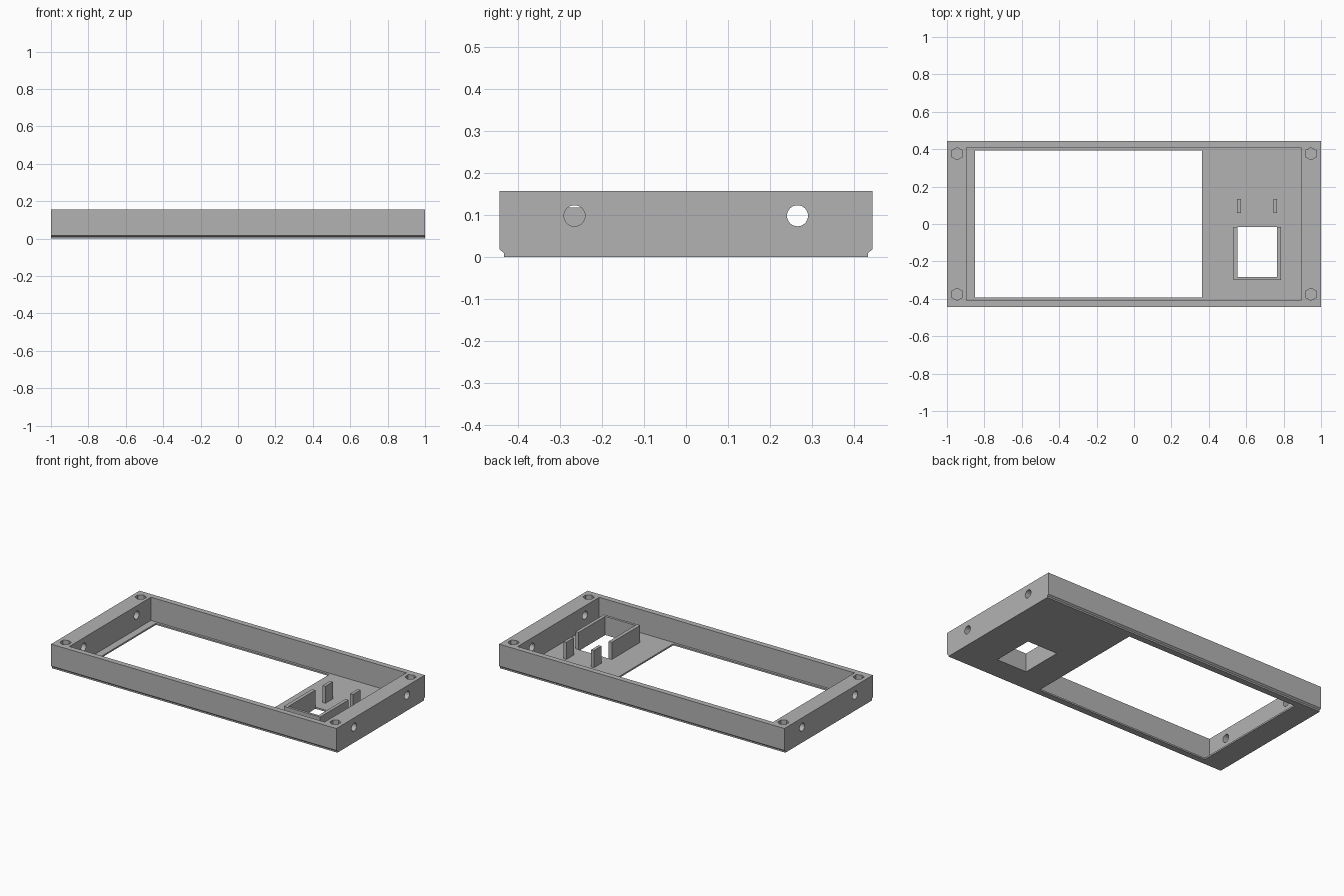
import bpy
import bmesh
from math import pi
from mathutils import Matrix

if "Cube" in bpy.data.objects:
    bpy.data.objects.remove(bpy.data.objects["Cube"])

grey = bpy.data.materials.new("plain_grey")
grey.use_nodes = True
grey.diffuse_color = (0.45, 0.45, 0.45, 1)
grey.node_tree.nodes["Principled BSDF"].inputs["Base Color"].default_value = grey.diffuse_color

HEIGHT, FLOOR = 0.157, 0.01
HALF_X, HALF_Y = 1.0, 0.443


def finish(bm, name):
    bmesh.ops.recalc_face_normals(bm, faces=bm.faces)
    mesh = bpy.data.meshes.new(name)
    bm.to_mesh(mesh)
    bm.free()
    mesh.materials.append(grey)
    obj = bpy.data.objects.new(name, mesh)
    bpy.context.collection.objects.link(obj)
    return obj


def prism(name, points, direction):
    """Extrude a closed outline along a direction."""
    bm = bmesh.new()
    face = bm.faces.new([bm.verts.new(p) for p in points])
    new = bmesh.ops.extrude_face_region(bm, geom=[face])["geom"]
    verts = [v for v in new if isinstance(v, bmesh.types.BMVert)]
    bmesh.ops.translate(bm, verts=verts, vec=direction)
    return finish(bm, name)


def box(name, x0, x1, y0, y1, z0, z1):
    corners = [(x0, y0, z0), (x1, y0, z0), (x1, y1, z0), (x0, y1, z0)]
    return prism(name, corners, (0, 0, z1 - z0))


def cylinder(name, sides, radius, depth, matrix):
    bm = bmesh.new()
    bmesh.ops.create_cone(bm, cap_ends=True, segments=sides, radius1=radius,
                          radius2=radius, depth=depth, matrix=matrix)
    return finish(bm, name)


def cut(target, cutter):
    mod = target.modifiers.new("cut", "BOOLEAN")
    mod.operation = "DIFFERENCE"
    mod.solver = "EXACT"
    mod.object = cutter
    bpy.context.view_layer.objects.active = target
    bpy.ops.object.modifier_apply(modifier=mod.name)
    bpy.data.objects.remove(cutter)


# Tray body: side profile with bevelled lower long edges, extruded along x
half = [(0.433, 0), (0.433, 0.01), (HALF_Y, 0.018), (HALF_Y, HEIGHT)]
profile = half + [(-y, z) for y, z in reversed(half)]
tray = prism("tray_frame", [(-HALF_X, y, z) for y, z in profile], (2 * HALF_X, 0, 0))

# Pocket, screen window and switch opening
cut(tray, box("pocket_cutter", -0.896, 0.894, -0.408, 0.408, FLOOR, 0.3))
cut(tray, box("window_cutter", -0.85, 0.364, -0.393, 0.393, -0.1, 0.1))
cut(tray, box("switch_cutter", 0.554, 0.765, -0.284, -0.016, -0.1, 0.1))

for sx in (-1, 1):
    for sy in (-1, 1):
        # Hexagonal corner sockets
        cut(tray, cylinder("hex_cutter", 6, 0.033, 0.2,
                           Matrix.Translation((sx * 0.946, sy * 0.376, HEIGHT))))
        # Round holes through the end walls
        cut(tray, cylinder("hole_cutter", 32, 0.025, 0.2,
                           Matrix.Translation((sx * 0.95, sy * 0.265, 0.098))
                           @ Matrix.Rotation(pi / 2, 4, "Y")))

# Three-sided switch surround, open towards the back
outline = [(0.531, -0.016), (0.531, -0.3), (0.786, -0.3), (0.786, -0.016),
           (0.765, -0.016), (0.765, -0.284), (0.554, -0.284), (0.554, -0.016)]
prism("switch_surround", [(x, y, FLOOR) for x, y in outline], (0, 0, 0.108))

# Pair of support posts
for name, x in (("right_post", 0.551), ("left_post", 0.745)):
    box(name, x, x + 0.02, 0.059, 0.134, FLOOR, 0.118)
